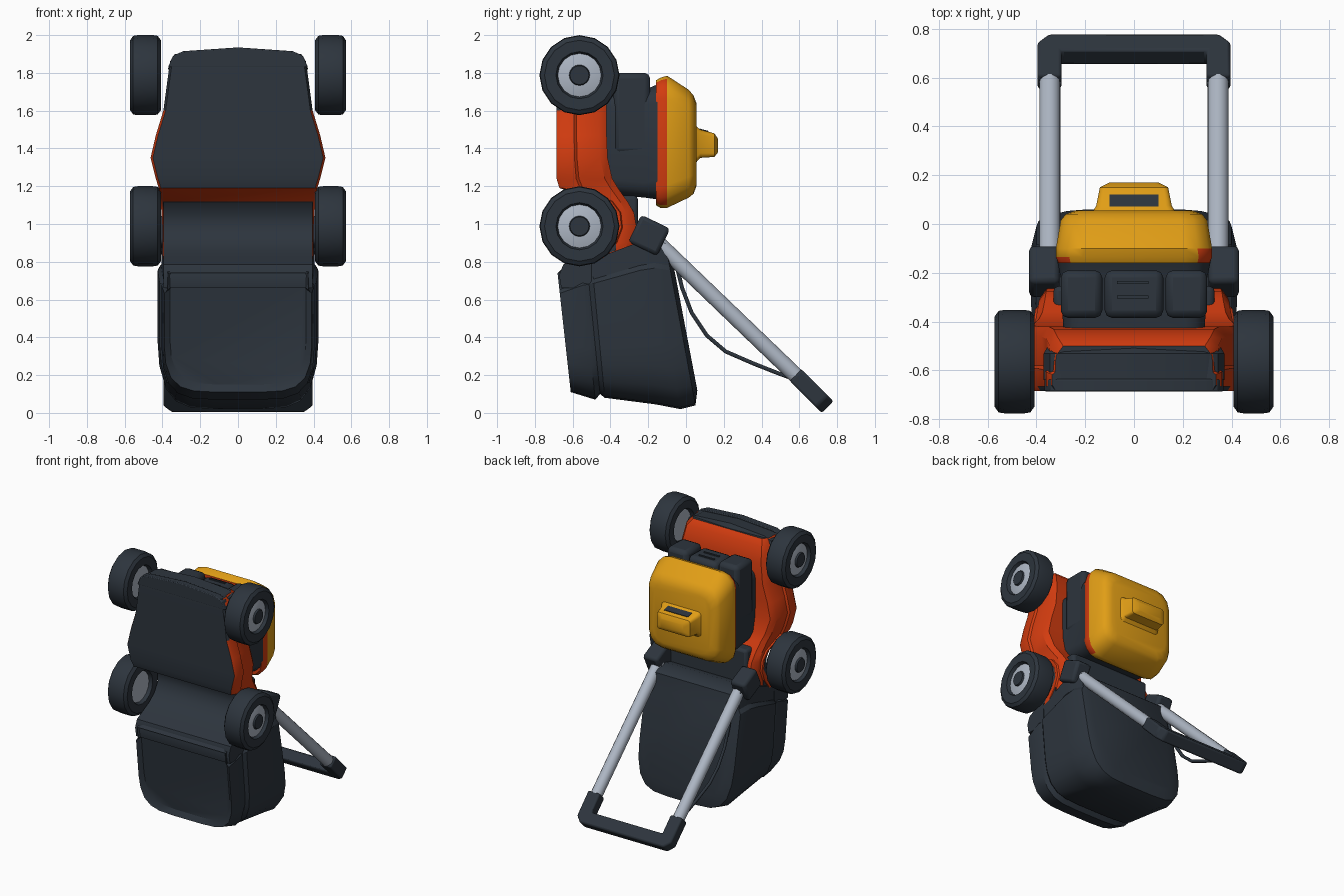
import bpy, bmesh, math
from mathutils import Vector, Matrix

if "Cube" in bpy.data.objects:
    bpy.data.objects.remove(bpy.data.objects["Cube"])


def material(name, rgb):
    m = bpy.data.materials.new(name)
    m.diffuse_color = (*rgb, 1)
    m.use_nodes = True
    m.node_tree.nodes["Principled BSDF"].inputs["Base Color"].default_value = m.diffuse_color
    return m


DARK = material("dark slate", (0.026, 0.035, 0.047))
ORANGE = material("orange red", (0.65, 0.045, 0.005))
YELLOW = material("amber yellow", (0.75, 0.34, 0.008))
SILVER = material("silver grey", (0.42, 0.47, 0.55))


def finish(bm, name, mats, rule=None, bevel=0, angle=35):
    """Turn a bmesh into a named object; rule picks the material of a face."""
    bmesh.ops.recalc_face_normals(bm, faces=bm.faces[:])
    if rule:
        for f in bm.faces:
            f.material_index = rule(f.calc_center_median(), f.normal)
    me = bpy.data.meshes.new(name)
    bm.to_mesh(me)
    bm.free()
    ob = bpy.data.objects.new(name, me)
    bpy.context.collection.objects.link(ob)
    for m in mats:
        me.materials.append(m)
    if bevel:
        b = ob.modifiers.new("bevel", 'BEVEL')
        b.width, b.segments = bevel, 2
    bpy.ops.object.select_all(action='DESELECT')
    ob.select_set(True)
    bpy.context.view_layer.objects.active = ob
    bpy.ops.object.shade_smooth_by_angle(angle=math.radians(angle))
    return ob


def loft(name, rings, mats, **kw):
    """Skin equal-sized rings of points, capping both ends."""
    bm = bmesh.new()
    vs = [[bm.verts.new(p) for p in r] for r in rings]
    n = len(rings[0])
    for a, b in zip(vs, vs[1:]):
        for i in range(n):
            j = (i + 1) % n
            bm.faces.new((a[i], a[j], b[j], b[i]))
    bm.faces.new(vs[0])
    bm.faces.new(vs[-1])
    return finish(bm, name, mats, **kw)


def box(name, x, y, z, mat, bevel=0.02, rot=0):
    """Box from x, y, z ranges, turned about its own x axis."""
    bm = bmesh.new()
    bmesh.ops.create_cube(bm, size=1)
    c = Vector([(r[0] + r[1]) / 2 for r in (x, y, z)])
    s = [r[1] - r[0] for r in (x, y, z)]
    bm.transform(Matrix.Translation(c) @ Matrix.Rotation(rot, 4, 'X') @ Matrix.Diagonal((*s, 1)))
    return finish(bm, name, [mat], bevel=bevel)


def tube(name, a, b, r, mat, seg=14):
    a, b = Vector(a), Vector(b)
    q = (b - a).to_track_quat('Z', 'Y')
    rings = [[p + q @ Vector((r * math.cos(t), r * math.sin(t), 0))
              for t in [2 * math.pi * i / seg for i in range(seg)]] for p in (a, b)]
    return loft(name, rings, [mat])


def round_rect(y, x0, z0, z1, r, n=3):
    """Rounded rectangle ring in a plane of constant y."""
    pts = []
    for k, (sx, z) in enumerate(((1, z1 - r), (-1, z1 - r), (-1, z0 + r), (1, z0 + r))):
        for i in range(n + 1):
            t = math.pi / 2 * (k + i / n)
            pts.append((sx * (x0 - r) + r * math.cos(t), y, z + r * math.sin(t)))
    return pts


# cutting deck: stations of height, half width, underside y, top y; the underside arches over the rear wheels
deck = [(0.78, .39, -.54, -.34), (0.84, .40, -.49, -.29), (0.90, .40, -.43, -.27), (0.98, .40, -.385, -.262),
        (1.06, .405, -.39, -.275), (1.12, .41, -.44, -.31), (1.19, .42, -.67, -.36), (1.24, .435, -.685, -.39),
        (1.35, .463, -.685, -.415), (1.47, .435, -.685, -.42), (1.60, .395, -.685, -.42),
        (1.75, .375, -.685, -.43), (1.86, .36, -.685, -.46), (1.90, .335, -.68, -.50)]


def deck_ring(z, w, yb, yt):
    half = [(w - .012, yb), (w, yb + .02), (w, yb + (yt - yb) * .35), (w - .012, yb + (yt - yb) * .4),
            (w - .015, yt - .04), (w - .045, yt)]
    return [(x, y, z) for x, y in half] + [(-x, y, z) for x, y in reversed(half)]


def deck_rule(c, n):
    under = n.y < (-.4 if c.z > 1.55 else -.6) and not 1.15 < c.z < 1.2
    arch = c.z < 1.14 and abs(c.x) < .1 and c.y < -.36
    return int((under or arch or abs(n.z) > .95) and not 1.14 < c.z < 1.2)


loft("cutting_deck", [deck_ring(*s) for s in deck], [ORANGE, DARK], rule=deck_rule)

# front bumper, with a gently bowed lip below it
outline = [(-.37, 1.83), (-.345, 1.89), (-.29, 1.915), (0, 1.935), (.29, 1.915), (.345, 1.89), (.37, 1.83)]
loft("front_lip", [[(x, y, z) for x, z in outline] for y in (-.686, -.635)], [DARK], bevel=.006)
loft("front_bumper", [[(x * s, y, z - d) for x, z in outline]
                      for y, s, d in ((-.64, 1.0, .012), (-.53, 1.0, .005), (-.505, .96, .04))], [DARK])

# rear discharge housing between deck and bag
box("rear_housing", (-.33, .33), (-.37, -.255), (.80, 1.15), DARK, .02)

# engine block with three front housings
loft("engine_block", [round_rect(-.43, .29, 1.16, 1.70, .08), round_rect(-.22, .30, 1.14, 1.71, .08),
                      round_rect(-.15, .315, 1.13, 1.74, .1)], [DARK])
for nm, x0, x1 in (("left", -.30, -.13), ("centre", -.12, .12), ("right", .13, .30)):
    box("engine_housing_" + nm, (x0, x1), (-.385, -.19), (1.37, 1.80 if nm != "centre" else 1.78), DARK, .03)
for y in (-.30, -.24):
    box("engine_vent", (-.07, .06), (y - .006, y + .006), (1.775, 1.787), DARK, 0)

# engine cover, orange around its lower rim
loft("engine_cover", [round_rect(-.16, .31, 1.10, 1.76, .10), round_rect(-.135, .32, 1.085, 1.775, .11),
                      round_rect(-.10, .32, 1.085, 1.785, .12), round_rect(.015, .30, 1.14, 1.71, .11),
                      round_rect(.04, .28, 1.16, 1.68, .10), round_rect(.055, .24, 1.20, 1.64, .09)],
     [YELLOW, ORANGE],
     rule=lambda c, n: int(c.y < -.155 or (c.y < -.10 and n.x > .6) or (c.y < -.14 and abs(n.x) > .5)))

# lifting handle on the cover and its dark slot
loft("cover_handle", [round_rect(.04, .175, 1.31, 1.53, .03), round_rect(.075, .155, 1.35, 1.50, .025),
                      round_rect(.15, .14, 1.355, 1.48, .02), round_rect(.17, .10, 1.38, 1.45, .02)], [YELLOW])
box("handle_slot", (-.10, .10), (.07, .12), (1.490, 1.499), DARK, 0, rot=-.26)

# wheels: lathed tyre with a recessed silver disc and a dark nut
tyre = [(0, .435), (.115, .435), (.125, .41), (.185, .408), (.208, .425), (.212, .45), (.212, .53),
        (.208, .555), (.185, .571), (.125, .568), (.115, .545), (.06, .56), (.055, .56), (.05, .572), (0, .572)]
SEG = 16


def wheel(name, side, z):
    bm = bmesh.new()
    vs = [bm.verts.new((side * x, r, 0)) for r, x in tyre]
    es = [bm.edges.new(p) for p in zip(vs, vs[1:])]
    bmesh.ops.spin(bm, geom=vs + es, axis=(1, 0, 0), cent=(0, 0, 0), angle=2 * math.pi, steps=SEG)
    bmesh.ops.remove_doubles(bm, verts=bm.verts[:], dist=1e-4)
    bm.transform(Matrix.Translation((0, -.564, z)))

    def rule(c, n):
        r = math.hypot(c.y + .564, c.z - z)
        return int(r < .117 and not (r < .056 and abs(c.x) > .5))
    finish(bm, name, [DARK, SILVER], rule=rule, angle=30)


for end, z in (("front", 1.788), ("rear", .988)):
    for nm, s in (("left", -1), ("right", 1)):
        wheel(f"{end}_wheel_{nm}", s, z)

# grass bag: tilted U-shaped sections (top y, top z, bottom y, bottom z, half width)
bag = [(-.66, .76, -.59, .15, .36), (-.68, .74, -.61, .11, .39), (-.56, .80, -.48, .07, .405),
       (-.525, .80, -.455, .10, .395), (-.50, .81, -.43, .08, .415), (-.26, .90, -.16, .045, .425),
       (-.19, .92, -.03, .02, .42), (-.11, .90, .05, .04, .40), (-.085, .88, .06, .12, .35)]
U = [(.95, 1), (.955, .86), (1, .83), (1, .38), (.98, .24), (.91, .12), (.78, .045), (.60, .01), (.3, 0)]


def bag_ring(ty, tz, by, bz, w):
    right = [(w * x, by + (ty - by) * t, bz + (tz - bz) * t) for x, t in U]
    return right + [(-x, y, z) for x, y, z in reversed(right)]


loft("grass_bag", [bag_ring(*s) for s in bag], [DARK], angle=32)

# curved underside sweeping from the bag up to the deck
neck = [(.66, -.66), (.73, -.672), (.785, -.65), (.82, -.58), (.86, -.50), (.91, -.44), (.98, -.40),
        (1.06, -.405), (1.115, -.445)]
loft("bag_neck", [[(-.395, y, z), (.395, y, z), (.395, max(y + .02, -.37 if z > .84 else -.50), z),
                   (-.395, max(y + .02, -.37 if z > .84 else -.50), z)] for z, y in neck], [DARK])

# push handle: brackets, silver tubes and cable
for nm, s in (("left", -1), ("right", 1)):
    box("handle_bracket_" + nm, sorted((s * .305, s * .43)), (-.28, -.11), (.86, 1.02), DARK, .02, rot=-.45)
    tube("handle_tube_" + nm, (s * .345, -.17, .92), (s * .345, .595, .185), .043, SILVER)

path = [(-.05, .78), (-.02, .66), (.03, .53), (.11, .41), (.21, .325), (.36, .26), (.50, .205), (.60, .17)]
cable = bpy.data.curves.new("control_cable", 'CURVE')
cable.dimensions = '3D'
cable.bevel_depth, cable.bevel_resolution = .012, 1
sp = cable.splines.new('POLY')
sp.points.add(len(path) - 1)
for p, (y, z) in zip(sp.points, path):
    p.co = (-.345, y, z, 1)
cable.materials.append(DARK)
bpy.context.collection.objects.link(bpy.data.objects.new("control_cable", cable))

# U-shaped grip, extruded across the handle's tilted plane
half = [(.298, 0), (.298, .145), (-.298, .145), (-.298, 0), (-.395, 0), (-.395, .195), (-.35, .24),
        (.35, .24), (.395, .195), (.395, 0)]
d, nrm, start = Vector((0, .707, -.707)), Vector((0, .707, .707)), Vector((0, .575, .205))
loft("handle_grip", [[start + Vector((x, 0, 0)) + d * (s + .007) + nrm * h for x, s in half]
                     for h in (-.044, .044)], [DARK], bevel=.012)
